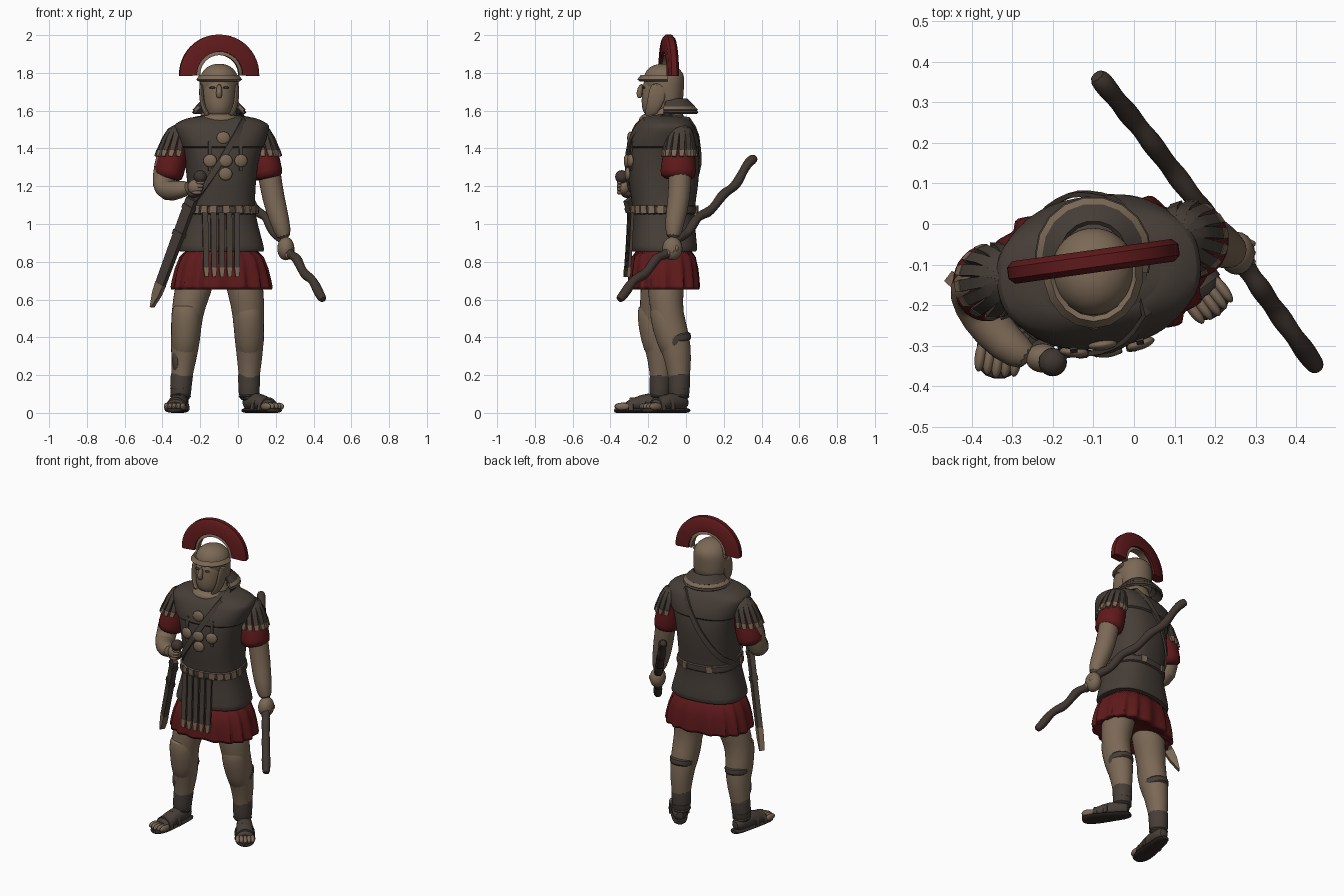
import bpy, bmesh
from math import sin, cos, pi, asin, copysign, radians
from mathutils import Vector, Matrix

cube = bpy.data.objects.get("Cube")
if cube:
    bpy.data.objects.remove(cube)


def material(name, *rgb):
    m = bpy.data.materials.new(name)
    m.use_nodes = True
    m.diffuse_color = (*rgb, 1)
    bsdf = m.node_tree.nodes["Principled BSDF"]
    bsdf.inputs["Base Color"].default_value = (*rgb, 1)
    bsdf.inputs["Roughness"].default_value = 0.8
    return m


LEATHER = material("dark leather", 0.062, 0.048, 0.039)
TAN = material("tan skin and bronze", 0.2, 0.14, 0.092)
RED = material("deep red cloth", 0.115, 0.01, 0.011)
WOOD = material("dark wood", 0.05, 0.036, 0.029)
SOLE = material("sole", 0.03, 0.022, 0.019)
UP = Vector((0, 0, 1))
made = []


def finish(name, bm, mat, subdiv=0):
    bmesh.ops.recalc_face_normals(bm, faces=bm.faces)
    mesh = bpy.data.meshes.new(name)
    bm.to_mesh(mesh)
    bm.free()
    mesh.materials.append(mat)
    ob = bpy.data.objects.new(name, mesh)
    bpy.context.collection.objects.link(ob)
    if subdiv:
        ob.modifiers.new("smooth", 'SUBSURF').levels = subdiv
        ob.modifiers["smooth"].render_levels = subdiv
    made.append(ob)
    return ob


def loft(name, rings, mat, subdiv=1, closed=False):
    """Skin a row of point rings, capped unless closed on itself."""
    bm = bmesh.new()
    rows = [[bm.verts.new(p) for p in ring] for ring in rings]
    n = len(rows[0])
    for a, b in zip(rows, rows[1:] + rows[:1] if closed else rows[1:]):
        for i in range(n):
            bm.faces.new((a[i], a[(i + 1) % n], b[(i + 1) % n], b[i]))
    if not closed:
        bm.faces.new(rows[0])
        bm.faces.new(rows[-1])
    return finish(name, bm, mat, subdiv)


def tube(name, pts, radii, mat, ref=(0, 1, 0), segs=12):
    """Round or oval limb along a path; a radius may be (across, deep)."""
    pts = [Vector(p) for p in pts]
    u, rings = None, []
    for i, p in enumerate(pts):
        t = (pts[min(i + 1, len(pts) - 1)] - pts[max(i - 1, 0)]).normalized()
        u = Vector(ref).cross(t) if u is None else u - t * u.dot(t)
        u.normalize()
        v = t.cross(u)
        r = radii[i] if isinstance(radii[i], tuple) else (radii[i], radii[i])
        rings.append([p + u * r[0] * cos(k * 2 * pi / segs) + v * r[1] * sin(k * 2 * pi / segs)
                      for k in range(segs)])
    return loft(name, rings, mat)


def ribbon(name, pts, outs, widths, thick, mat, closed=False):
    """Flat strap along a path, facing the given outward directions."""
    pts, n, rings = [Vector(p) for p in pts], len(pts), []
    for i, p in enumerate(pts):
        a, b = ((i - 1) % n, (i + 1) % n) if closed else (max(i - 1, 0), min(i + 1, n - 1))
        side = (pts[b] - pts[a]).cross(outs[i]).normalized()
        out = side.cross(pts[b] - pts[a]).normalized() * thick / 2
        s = side * (widths[i] if isinstance(widths, list) else widths) / 2
        rings.append([p + s + out, p - s + out, p - s - out, p + s - out])
    return loft(name, rings, mat, 0, closed)


def ball(name, centre, radii, mat, yaw=0.0):
    bm = bmesh.new()
    bmesh.ops.create_uvsphere(bm, u_segments=20, v_segments=12, radius=1)
    bm.transform(Matrix.Translation(centre) @ Matrix.Rotation(yaw, 4, 'Z') @ Matrix.Diagonal((*radii, 1)))
    return finish(name, bm, mat)


# Trunk: half width and half depth by height, turned a little about z
YAW = radians(8)
TURN = Matrix.Rotation(YAW, 3, 'Z')
AXIS = Vector((-0.087, -0.118, 0))
PROFILE = [(0.64, 0.27, 0.184), (0.86, 0.222, 0.168), (1.0, 0.19, 0.162), (1.08, 0.174, 0.16),
           (1.2, 0.178, 0.182), (1.34, 0.192, 0.192), (1.45, 0.228, 0.175), (1.525, 0.252, 0.14),
           (1.56, 0.185, 0.112), (1.58, 0.09, 0.08)]


def size(z):
    for a, b in zip(PROFILE, PROFILE[1:]):
        if z <= b[0]:
            f = max(0, (z - a[0]) / (b[0] - a[0]))
            return a[1] + f * (b[1] - a[1]), a[2] + f * (b[2] - a[2])
    return PROFILE[-1][1:]


def direction(a):
    return TURN @ Vector((sin(a), -cos(a), 0))


def on_body(a, z, off=0.0):
    w, d = size(z)
    p = Vector((copysign(abs(sin(a)) ** 0.8, sin(a)) * (w + off),
                -copysign(abs(cos(a)) ** 0.8, cos(a)) * (d + off), z))
    return AXIS + TURN @ p


def angle_at(u, z):
    return copysign(asin(min(1, abs(u) / size(z)[0]) ** 1.25), u)


def shell(name, levels, mat, pleat=0.0, n=32):
    top = levels[-1][0]
    return loft(name, [[on_body(k * 2 * pi / n, z, off + pleat * (top - z) * (k % 4 - 1.5))
                        for k in range(n)] for z, off in levels], mat)


shell("tunic_skirt", [(0.7, -0.1), (0.65, -0.012), (0.65, 0), (0.76, 0.002), (0.9, -0.008)], RED, 0.035, 64)
shell("body_armour", [(0.86, -0.03), (0.85, 0.004), (0.87, 0.008)]
      + [(z, 0) for z, w, d in PROFILE[2:]], LEATHER)
shell("shoulder_yoke", [(1.4, 0), (1.4, 0.01), (1.46, 0.01), (1.51, 0.01), (1.53, 0.01), (1.56, 0.006), (1.57, 0)],
      LEATHER)
shell("belt", [(1.05, 0), (1.05, 0.012), (1.1, 0.012), (1.1, 0)], LEATHER)

plate_angles = [radians(a) for a in range(-80, 81, 16)] + [radians(160), radians(200)]
for a in plate_angles:
    ribbon("belt_plate", [on_body(a, z, 0.013) for z in (1.055, 1.098)],
           [direction(a)] * 2, 0.036, 0.009, TAN)

# Hanging apron straps with metal tips
for i in range(5):
    u = -0.1 + i * 0.038
    line = [on_body(angle_at(u, z), z, 0.02) for z in (1.06, 0.98, 0.88, 0.77, 0.72)]
    out = [direction(0)] * 5
    ribbon("apron_strap", line[:4], out[:4], 0.03, 0.016, LEATHER)
    ribbon("apron_tip", line[3:], out[3:], [0.031, 0.018], 0.019, TAN)

# Shoulder belt carrying the scabbard: down the front, up the back, over the shoulder
drop = [(0.1 - 0.27 * k / 10, 1.55 - 0.45 * k / 10) for k in range(11)]
turns = [(angle_at(u, z), z) for u, z in drop]
turns += [(pi - a, z) for a, z in reversed(turns)]
ribbon("baldric", [on_body(a, z, 0.008) for a, z in turns] + [AXIS + TURN @ Vector((0.1, 0, 1.58))],
       [direction(a) for a, z in turns] + [UP], 0.032, 0.012, LEATHER, True)

# Chest medals and their harness
for u, z in [(-0.015, 1.455), (-0.085, 1.335), (-0.005, 1.335), (0.075, 1.335), (-0.005, 1.265)]:
    a = angle_at(u, z)
    ball("chest_medal", on_body(a, z, 0.006), (0.036, 0.014, 0.034), TAN, YAW + a * 0.6)
for u in (-0.085, 0.075):
    ribbon("harness_strap", [on_body(angle_at(u, z), z, 0.006) for z in (1.44, 1.39, 1.34, 1.28)],
           [direction(0)] * 4, 0.018, 0.009, LEATHER)

# Head, face and helmet
HEAD = Vector((-0.1, -0.12, 0))


def head(x, y, z):
    return HEAD + Vector((x, y, z))


tube("neck", [head(0, 0.015, z) for z in (1.5, 1.57, 1.6, 1.66)],
     [0.11, (0.11, 0.1), (0.085, 0.085), 0.075], TAN)
ball("scarf", head(0.005, -0.06, 1.553), (0.098, 0.068, 0.036), TAN, YAW)
ball("tunic_collar", head(0.01, -0.08, 1.52), (0.062, 0.068, 0.022), RED, YAW)
tube("face", [head(0, y, z) for y, z in ((-0.05, 1.553), (-0.042, 1.575), (-0.02, 1.62), (-0.005, 1.7), (0, 1.78))],
     [(0.042, 0.05), (0.066, 0.08), (0.088, 0.105), (0.094, 0.112), (0.095, 0.108)], TAN)
tube("nose", [head(0, y, z) for y, z in ((-0.112, 1.745), (-0.132, 1.69), (-0.12, 1.665))],
     [0.012, 0.018, 0.014], TAN)
tube("helmet", [head(0, y, z) for y, z in ((0.04, 1.61), (0.03, 1.66), (0.008, 1.73), (0, 1.78), (0, 1.82), (0, 1.843), (0, 1.848))],
     [(0.085, 0.065), (0.098, 0.08), (0.106, 0.108), (0.104, 0.112), (0.082, 0.09), (0.045, 0.05), (0.015, 0.016)],
     TAN, segs=20)
brow = [radians(a) for a in range(-100, 101, 20)]
ribbon("brow_guard", [head(0.108 * sin(a), -0.122 * cos(a), 1.772) for a in brow],
       [Vector((sin(a), -cos(a), 0.7)) for a in brow], 0.03, 0.016, TAN)
back = [radians(a) for a in range(-110, 111, 20)]
for name, r, z, width, mat in (("neck_guard", 0.1, 1.64, 0.06, LEATHER), ("neck_guard_rim", 0.126, 1.612, 0.03, TAN),
                               ("neck_guard_lining", 0.122, 1.605, 0.05, LEATHER)):
    ribbon(name, [head(r * sin(a), 0.045 + r * cos(a), z) for a in back],
           [Vector((sin(a), cos(a), 1)) for a in back], width, 0.012, mat)
for s in (-1, 1):
    tube("cheek_guard", [head(s * x, y, z) for x, y, z in
                         ((0.094, -0.02, 1.75), (0.095, -0.035, 1.67), (0.082, -0.06, 1.6), (0.05, -0.085, 1.565))],
         [(0.012, 0.045), (0.013, 0.05), (0.013, 0.036), (0.012, 0.02)], TAN)
    ball("eye", head(s * 0.036, -0.104, 1.722), (0.017, 0.008, 0.006), LEATHER)


# Crosswise crest on an arched holder
def arch(name, inner, outer, half, mat):
    rings = []
    for k in range(25):
        a = radians(-2 + k * 184 / 24)
        ring = []
        for r, y in ((inner, -half), (outer - 0.015, -half), (outer, -half * 0.5),
                     (outer, half * 0.5), (outer - 0.015, half), (inner, half)):
            ring.append(Vector((-0.1, -0.092, 1.79)) + TURN @ Vector((r * cos(a), y, r * sin(a))))
        rings.append(ring)
    loft(name, rings, mat, 0)


arch("crest", 0.122, 0.213, 0.028, RED)
arch("crest_holder", 0.104, 0.126, 0.022, TAN)

# Sleeves and shoulder straps
for side, joint, lean in ((-1, Vector((-0.32, -0.135, 1.47)), 0.24), (1, Vector((0.115, -0.03, 1.47)), 0.2)):
    drift = Vector((side * lean, -0.06, -1))
    tube("sleeve", [joint + Vector((-side * 0.04, 0, 0.04))] + [joint + drift * k for k in (0.01, 0.1, 0.2, 0.235)],
         [(0.045, 0.06), 0.066, (0.08, 0.087), (0.084, 0.098), (0.076, 0.09)], RED, segs=20)
    for k in range(9):
        a = radians(-100 + k * 25)
        d = TURN @ Vector((side * cos(a), sin(a), 0))
        line = [joint + d * r + drift * h for r, h in
                ((0.02, -0.05), (0.052, -0.03), (0.07, 0.015), (0.084, 0.08), (0.088, 0.112))]
        out = [d + UP * 2, d + UP, d, d, d]
        ribbon("shoulder_strap", line[:4], out[:4], [0.02, 0.027, 0.028, 0.028], 0.014, LEATHER)
        ribbon("shoulder_strap_tip", line[3:], out[3:], [0.03, 0.022], 0.017, TAN)

# Arms and hands
tube("right_arm", [(-0.35, -0.13, 1.45), (-0.385, -0.15, 1.3), (-0.4, -0.165, 1.2), (-0.375, -0.225, 1.17),
                   (-0.315, -0.3, 1.18), (-0.25, -0.335, 1.195)], [0.065, 0.064, 0.062, 0.06, 0.05, 0.038], TAN)
tube("left_arm", [(0.14, -0.03, 1.45), (0.16, -0.03, 1.3), (0.187, -0.035, 1.13), (0.22, -0.06, 1.02),
                  (0.25, -0.07, 0.91)], [0.064, 0.064, 0.062, 0.055, 0.04], TAN)
ball("right_hand", (-0.225, -0.33, 1.195), (0.042, 0.036, 0.042), TAN)
ball("left_hand", (0.253, -0.072, 0.87), (0.045, 0.053, 0.062), TAN)
for k in range(4):
    ball("right_finger", (-0.2 - 0.006 * k, -0.352, 1.22 - 0.018 * k), (0.026, 0.014, 0.011), TAN)
    ball("left_finger", (0.274, -0.115 + 0.022 * k, 0.835 + 0.012 * k), (0.026, 0.013, 0.022), TAN)

# Sword and scabbard
top, tip = Vector((-0.2, -0.34, 1.25)), Vector((-0.455, -0.13, 0.56))
along = [top.lerp(tip, k) for k in (0, 0.13, 0.17, 0.5, 0.82, 0.9, 1)]
face = Vector((-0.6, -0.8, 0))
ball("sword_pommel", top, (0.035, 0.035, 0.035), WOOD)
tube("sword_grip", along[:2], [0.016, 0.016], WOOD)
ball("sword_guard", along[1], (0.04, 0.026, 0.022), WOOD, 0.6)
ribbon("scabbard", along[2:5], [face] * 3, [0.06, 0.058, 0.052], 0.03, LEATHER)
ribbon("scabbard_tip", along[4:], [face] * 3, [0.054, 0.045, 0.008], 0.032, TAN)
for k in (0.22, 0.42):
    ribbon("scabbard_band", [top.lerp(tip, k), top.lerp(tip, k + 0.035)], [face] * 2, 0.066, 0.038, LEATHER)

# Gnarled staff, wavering up and down along its way
anchors = [Vector(p) for p in ((0.455, -0.36, 0.605), (0.34, -0.2, 0.765), (0.25, -0.07, 0.885),
                               (0.15, 0.06, 1.02), (0.02, 0.23, 1.175), (-0.095, 0.37, 1.365))]
path = [a.lerp(b, k / 6) for a, b in zip(anchors, anchors[1:]) for k in range(6)] + anchors[-1:]
path = [p + UP * 0.014 * sin(i * 2 * pi / 5 + 4) for i, p in enumerate(path)]
tube("staff", path, [0.023 + 0.003 * (k % 3) for k in range(len(path))], WOOD, segs=10)

# Legs, greaves, sandals and feet
LEGS = {
    "right": ([(-0.19, -0.125, 0.82), (-0.243, -0.145, 0.64), (-0.272, -0.165, 0.52), (-0.277, -0.145, 0.4),
               (-0.287, -0.13, 0.28), (-0.303, -0.135, 0.15), (-0.305, -0.14, 0.05)], (-0.3, -0.1), (-0.335, -0.335)),
    "left": ([(0.0, -0.1, 0.82), (0.045, -0.11, 0.64), (0.055, -0.1, 0.52), (0.06, -0.065, 0.4),
              (0.062, -0.04, 0.28), (0.058, -0.035, 0.15), (0.06, -0.04, 0.05)], (0.055, -0.015), (0.185, -0.19))}
GIRTH = [0.108, 0.098, 0.084, (0.081, 0.088), (0.067, 0.073), 0.051, 0.048]
for side, (line, heel, toe) in LEGS.items():
    line = [Vector(p) for p in line]
    tube(side + "_leg", line, GIRTH, TAN, segs=16)
    knee, calf, shin, ankle, base = line[2:]
    ahead = Vector((0, -0.014, 0))
    tube(side + "_greave", [p + ahead for p in (knee + UP * 0.05, knee + UP * 0.045, knee, calf, shin)],
         [0.06, 0.074, 0.083, (0.079, 0.084), 0.062], TAN, segs=16)
    # Dark lining showing at the outer edge of each greave
    outer = Vector((-0.036, -0.03, 0.0)) if side == "right" else Vector((0.048, -0.02, 0.11))
    ball(side + "_greave_lining", shin + outer, (0.027, 0.036, 0.07), LEATHER)
    tube(side + "_calf_strap", [calf.lerp(shin, k) + UP * 0.01 - ahead * 0.5 for k in (-0.05, 0, 0.3, 0.35)],
         [0.073, (0.08, 0.086), (0.076, 0.084), 0.068], LEATHER, segs=16)
    tube(side + "_ankle_wrap", [shin.lerp(ankle, 0.5), shin.lerp(ankle, 0.55), ankle, base],
         [0.05, 0.063, 0.057, 0.058], LEATHER, segs=16)
    for k in (0.1, 0.5):
        tube(side + "_wrap_roll", [ankle.lerp(base, k), ankle.lerp(base, k + 0.12), ankle.lerp(base, k + 0.24)],
             [0.05, 0.063, 0.05], LEATHER)
    h, t = Vector((*heel, 0)), Vector((*toe, 0))
    step = (t - h).normalized()
    across = UP.cross(step)

    def foot(k, z):
        return h.lerp(t, k) + UP * z

    tube(side + "_sandal", [foot(-0.12, 0.05), foot(0.05, 0.055), foot(0.4, 0.06), foot(0.75, 0.045), foot(0.95, 0.035)],
         [(0.025, 0.03), (0.047, 0.045), (0.05, 0.052), (0.055, 0.037), (0.048, 0.022)], LEATHER, (0, 0, 1))
    tube(side + "_sole", [foot(k, 0.013) for k in (-0.18, 0, 0.4, 0.8, 1.1, 1.2)],
         [(w, 0.014) for w in (0.025, 0.046, 0.052, 0.063, 0.055, 0.02)], SOLE, (0, 0, 1))
    for k in range(5):
        ball("toe", foot(1.02 - 0.02 * abs(k - 2), 0.034) + across * 0.022 * (k - 2),
             (0.014, 0.04, 0.02), TAN, step.to_2d().angle_signed(Vector((0, -1))))
    for k in (0.5, 0.78):
        bow = [foot(k, 0.015) + across * 0.056 * cos(b) + UP * (0.105 - 0.055 * k) * sin(b)
               for b in (radians(d) for d in range(0, 181, 20))]
        ribbon(side + "_sandal_strap", bow, [p - foot(k, 0) for p in bow], 0.024, 0.01, LEATHER)

bpy.ops.object.select_all(action='DESELECT')
for ob in made:
    ob.select_set(True)
bpy.context.view_layer.objects.active = made[0]
bpy.ops.object.shade_smooth_by_angle(angle=radians(45))
